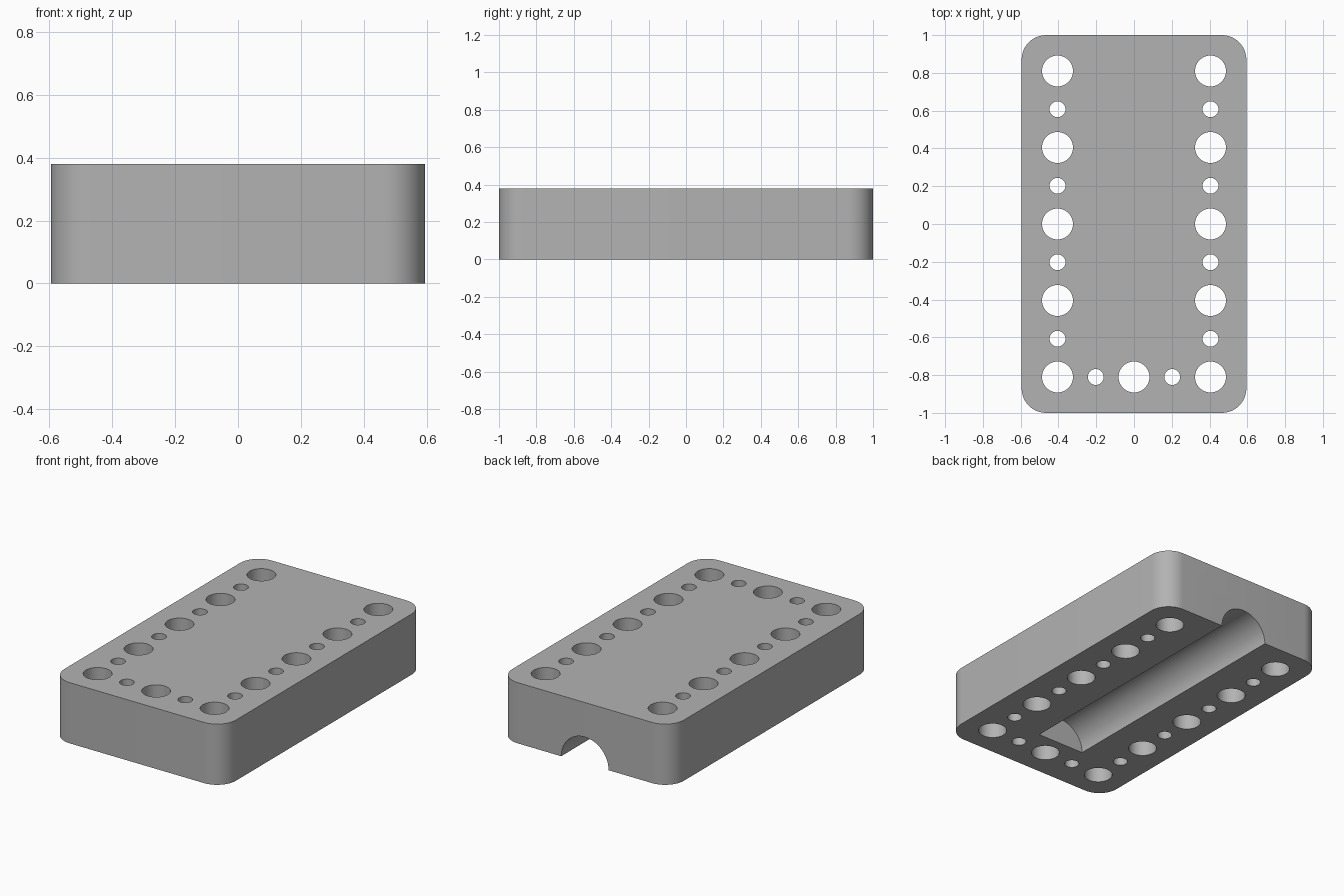
import bpy, bmesh, math

cube = bpy.data.objects.get("Cube")
if cube:
    bpy.data.objects.remove(cube, do_unlink=True)

HALF_W, HALF_L, HEIGHT = 0.595, 1.0, 0.38
CORNER, PITCH = 0.13, 0.2025
BIG_R, SMALL_R, GROOVE_R, GROOVE_END = 0.082, 0.042, 0.164, -0.67

grey = bpy.data.materials.new("plain grey")
grey.use_nodes = True
color = (0.45, 0.45, 0.45, 1)
grey.diffuse_color = color
grey.node_tree.nodes["Principled BSDF"].inputs["Base Color"].default_value = color


def extrude_outline(bm, outline, direction):
    """Add a closed prism swept from a flat outline."""
    face = bm.faces.new([bm.verts.new(p) for p in outline])
    swept = bmesh.ops.extrude_face_region(bm, geom=[face])["geom"]
    verts = [g for g in swept if isinstance(g, bmesh.types.BMVert)]
    bmesh.ops.translate(bm, verts=verts, vec=direction)


def make_object(name, bm):
    bmesh.ops.recalc_face_normals(bm, faces=bm.faces)
    mesh = bpy.data.meshes.new(name)
    bm.to_mesh(mesh)
    bm.free()
    mesh.materials.append(grey)
    obj = bpy.data.objects.new(name, mesh)
    bpy.context.collection.objects.link(obj)
    return obj


def circle(cx, cy, r, z, n=48):
    return [(cx + r * math.cos(math.tau * i / n),
             cy + r * math.sin(math.tau * i / n), z) for i in range(n)]


# Block with rounded vertical corners
outline = []
for quarter, (sx, sy) in enumerate([(1, 1), (-1, 1), (-1, -1), (1, -1)]):
    for i in range(13):
        a = (quarter + i / 12) * math.pi / 2
        outline.append((sx * (HALF_W - CORNER) + CORNER * math.cos(a),
                        sy * (HALF_L - CORNER) + CORNER * math.sin(a), 0))
bm = bmesh.new()
extrude_outline(bm, outline, (0, 0, HEIGHT))
block = make_object("drilled_block", bm)

# Alternating large and small through holes along both sides and the front
spots = [(side * 2 * PITCH, k * PITCH, k) for side in (-1, 1) for k in range(-4, 5)]
spots += [(k * PITCH, -4 * PITCH, k) for k in (-1, 0, 1)]
bm = bmesh.new()
for x, y, k in spots:
    r = SMALL_R if k % 2 else BIG_R
    extrude_outline(bm, circle(x, y, r, -0.1), (0, 0, HEIGHT + 0.2))
holes = make_object("hole_cutter", bm)

# Round channel in the underside, open at the back
bm = bmesh.new()
ring = [(x, GROOVE_END, z) for x, z, _ in circle(0, 0, GROOVE_R, 0, 96)]
extrude_outline(bm, ring, (0, 2, 0))
channel = make_object("channel_cutter", bm)

for cutter in (holes, channel):
    cut = block.modifiers.new(cutter.name, 'BOOLEAN')
    cut.operation, cut.solver, cut.object = 'DIFFERENCE', 'EXACT', cutter

# Bake the cuts, then remove the cutters
bpy.context.view_layer.objects.active = block
for obj in bpy.context.selected_objects:
    obj.select_set(False)
block.select_set(True)
for name in [m.name for m in block.modifiers]:
    bpy.ops.object.modifier_apply(modifier=name)
for cutter in (holes, channel):
    bpy.data.objects.remove(cutter, do_unlink=True)
bpy.ops.object.shade_smooth_by_angle(angle=math.radians(30))
